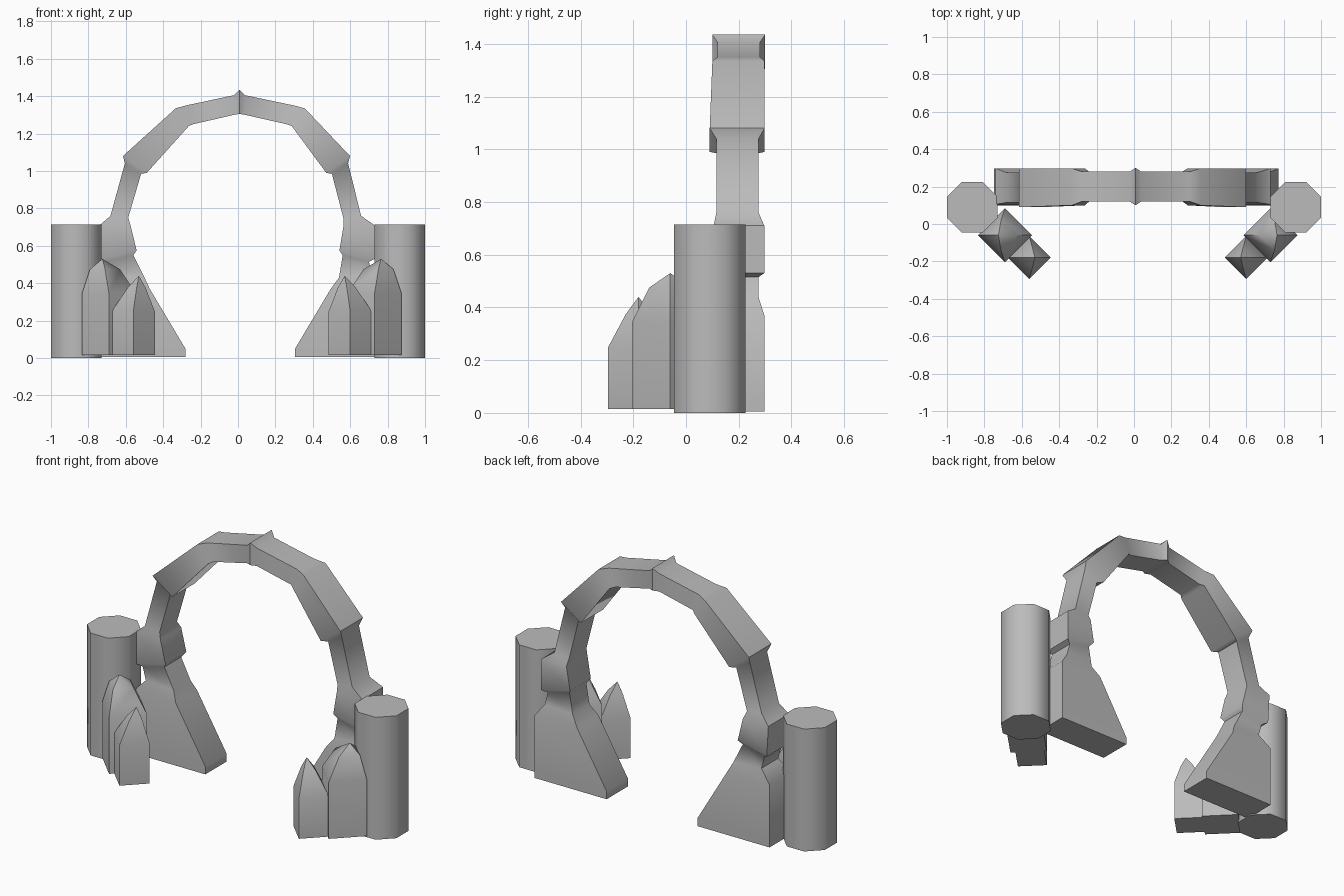
import bpy, bmesh, math
from mathutils import Vector

if "Cube" in bpy.data.objects:
    bpy.data.objects.remove(bpy.data.objects["Cube"], do_unlink=True)

stone = bpy.data.materials.new("grey stone")
stone.use_nodes = True
grey = (0.5, 0.5, 0.5, 1)
stone.diffuse_color = grey
stone.node_tree.nodes["Principled BSDF"].inputs["Base Color"].default_value = grey


def loft(name, rings, smooth_angle=50):
    """Closed solid through a list of rings; a one-point ring makes a tip."""
    bm = bmesh.new()
    loops = [[bm.verts.new(p) for p in ring] for ring in rings]
    for a, b in zip(loops, loops[1:]):
        n = len(a)
        for i in range(n):
            j = (i + 1) % n
            if len(b) == 1:
                bm.faces.new((a[i], a[j], b[0]))
            else:
                bm.faces.new((a[i], a[j], b[j], b[i]))
    for end in (loops[0], loops[-1]):
        if len(end) > 2:
            bm.faces.new(end)
    bmesh.ops.recalc_face_normals(bm, faces=bm.faces)
    mesh = bpy.data.meshes.new(name)
    bm.to_mesh(mesh)
    bm.free()
    mesh.materials.append(stone)
    obj = bpy.data.objects.new(name, mesh)
    bpy.context.collection.objects.link(obj)
    bpy.ops.object.select_all(action="DESELECT")
    obj.select_set(True)
    bpy.context.view_layer.objects.active = obj
    bpy.ops.object.shade_smooth_by_angle(angle=math.radians(smooth_angle))
    return obj


def polygon(cx, cy, z, radius, sides, turn=0.0):
    angles = [turn + math.tau * i / sides for i in range(sides)]
    return [Vector((cx + radius * math.cos(a), cy + radius * math.sin(a), z))
            for a in angles]


# Arch: outer x, outer z, inner x, inner z, front y, back y, sideways shift
sections = [
    (0, 1.435, 0, 1.305, .10, .30, .008),
    (.03, 1.405, .03, 1.30, .12, .28, .008),
    (.29, 1.35, .25, 1.25, .12, .28, .01),
    (.345, 1.335, .275, 1.24, .10, .298, .012),
    (.607, 1.08, .48, .99, .09, .298, -.008),
    (.597, 1.04, .51, .985, .115, .275, -.008),
    (.67, .76, .575, .75, .115, .275, -.012),
    (.735, .71, .57, .71, .105, .297, -.005),
    (.73, .53, .542, .575, .105, .297, 0),
    (.70, .515, .56, .55, .12, .275, 0),
    (.70, .44, .52, .43, .12, .275, .02),
    (.76, .37, .484, .37, .10, .297, .012),
    (.76, .05, .293, .05, .10, .297, .012),
    (.76, .005, .293, .005, .10, .297, .012),
]


def arch_ring(section, side):
    xo, zo, xi, zi, front, back, shift = section
    xo, xi = side * xo + shift, side * xi + shift
    return [(xo, front, zo), (xo, back, zo), (xi, back, zi), (xi, front, zi)]


loft("arch", [arch_ring(s, -1) for s in reversed(sections)]
     + [arch_ring(s, 1) for s in sections[1:]])


def crystal(name, cx, cy, radius, shoulder, neck, top, lean, neck_scale):
    loft(name, [
        polygon(cx, cy, .015, radius, 4),
        polygon(cx, cy, shoulder, radius, 4),
        polygon(cx + lean * .6, cy, neck, radius * neck_scale, 4),
        [Vector((cx + lean, cy, top))],
    ], 55)


# Octagonal pillars and crystal clusters on both sides
for label, side, shift in (("left", 1, 0), ("right", -1, .04)):
    loft(label + "_pillar", [
        polygon(side * .865, .09, z, .146, 8, math.pi / 8) for z in (0, .715)])
    crystal(label + "_large_crystal", side * .73 + shift, -.06,
            .145, .345, .475, .53, side * .035, .55)
    crystal(label + "_small_crystal", side * .6 + shift, -.18,
            .115, .25, .375, .44, side * -.03, .42)
